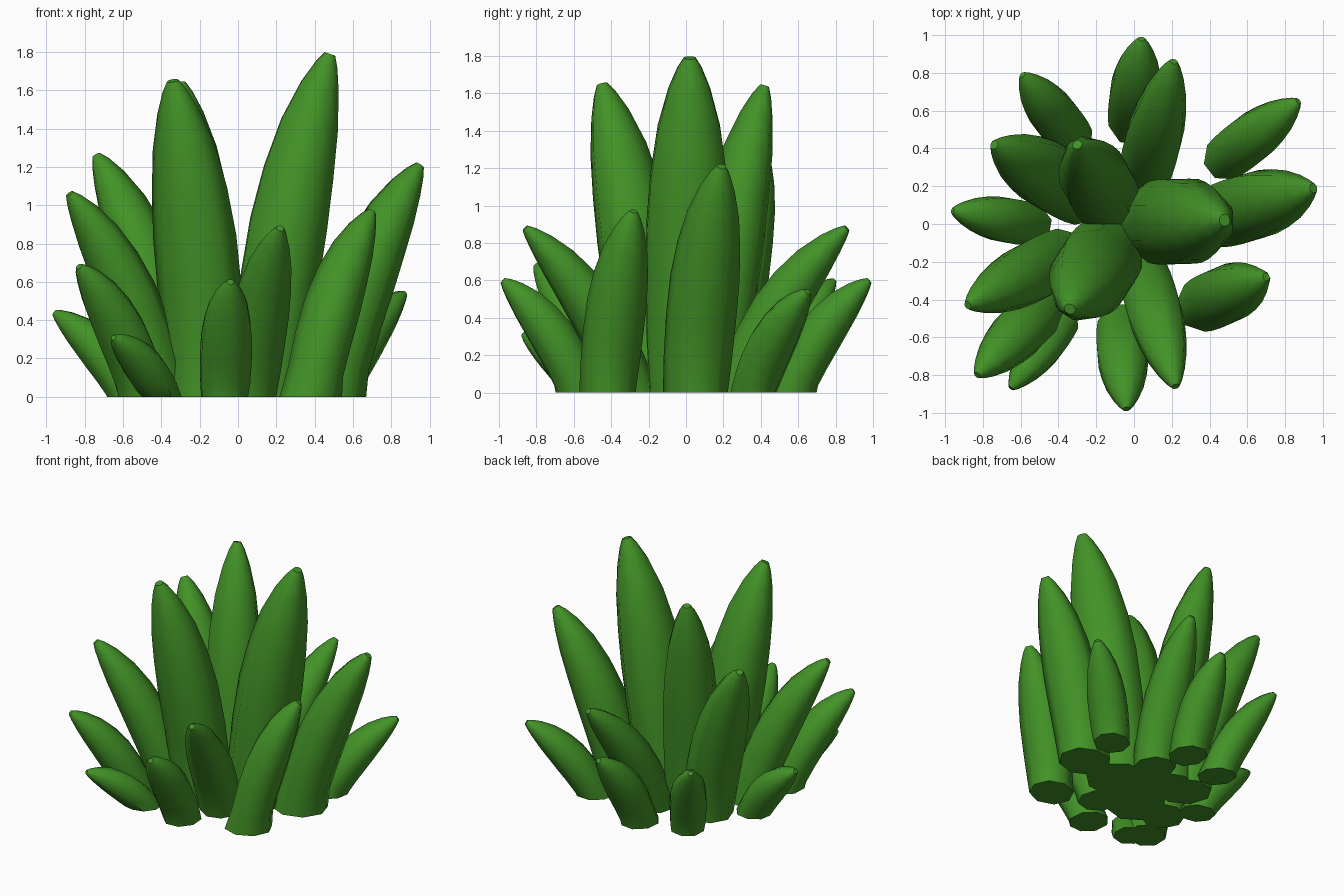
import bpy, bmesh, math
from mathutils import Vector

cube = bpy.data.objects.get("Cube")
if cube:
    bpy.data.objects.remove(cube)

green = bpy.data.materials.new("leaf green")
green.use_nodes = True
colour = (0.055, 0.29, 0.02, 1)
green.diffuse_color = colour
green.node_tree.nodes["Principled BSDF"].inputs["Base Color"].default_value = colour

# Position along the leaf and relative width there
PROFILE = [(0, .9), (.12, .97), (.28, 1), (.45, .99), (.6, .9),
           (.75, .74), (.88, .5), (.96, .29), (1, .14)]
SIDES = 8


def leaf(name, base, tip, width):
    """Plump leaf that rises from the ground and bends outward to its tip."""
    b, t = Vector((*base, 0)), Vector(tip)
    out = Vector((t.x - b.x, t.y - b.y, 0))
    mid = b + out * .33 + Vector((0, 0, t.z * .61))
    out.normalize()
    side = Vector((-out.y, out.x, 0))
    bm = bmesh.new()
    rings = []
    for s, w in PROFILE:
        centre = b * (1 - s) ** 2 + mid * (2 * s * (1 - s)) + t * s * s
        tangent = ((mid - b) * (1 - s) + (t - mid) * s).normalized()
        # The foot is cut level, so it is longer in the direction of the lean
        normal = out * 1.12 if s == 0 else side.cross(tangent).normalized() * .9
        ring = []
        for i in range(SIDES):
            a = math.tau * (i + .5) / SIDES
            p = centre + (side * math.cos(a) + normal * math.sin(a)) * (w * width * .53)
            p.z = max(p.z, 0)
            ring.append(bm.verts.new(p))
        rings.append(ring)
    for low, high in zip(rings, rings[1:]):
        for i in range(SIDES):
            j = (i + 1) % SIDES
            bm.faces.new((low[i], low[j], high[j], high[i]))
    bm.faces.new(rings[0])
    bm.faces.new(rings[-1])
    bmesh.ops.recalc_face_normals(bm, faces=bm.faces)
    mesh = bpy.data.meshes.new(name)
    bm.to_mesh(mesh)
    bm.free()
    mesh.materials.append(green)
    obj = bpy.data.objects.new(name, mesh)
    bpy.context.collection.objects.link(obj)
    bpy.ops.object.select_all(action='DESELECT')
    obj.select_set(True)
    bpy.context.view_layer.objects.active = obj
    bpy.ops.object.shade_smooth_by_angle(angle=math.radians(50))


# Tall centre leaves
leaf("tall_leaf_left", (.14, .01), (.48, .02, 1.79), .46)
leaf("tall_leaf_back", (-.15, .14), (-.3, .42, 1.64), .37)
leaf("tall_leaf_front", (-.16, -.17), (-.34, -.45, 1.65), .43)

# Middle leaves
leaf("middle_leaf_left", (.48, .05), (.95, .19, 1.21), .36)
leaf("middle_leaf_front_left", (.38, -.42), (.7, -.28, .97), .31)
leaf("middle_leaf_front", (.06, -.29), (.22, -.86, .88), .29)
leaf("middle_leaf_right", (-.4, -.18), (-.88, -.43, 1.06), .32)
leaf("middle_leaf_back_right", (-.3, .17), (-.74, .42, 1.26), .36)
leaf("middle_leaf_back", (.06, .28), (.21, .86, .88), .3)

# Short outer leaves
leaf("short_leaf_back_left", (.5, .36), (.87, .65, .54), .26)
leaf("short_leaf_front", (-.07, -.56), (-.04, -.98, .6), .27)
leaf("short_leaf_front_right", (-.4, -.53), (-.65, -.87, .31), .22)
leaf("short_leaf_right_front", (-.49, -.45), (-.83, -.8, .68), .28)
leaf("short_leaf_right", (-.56, 0), (-.96, .07, .44), .24)
leaf("short_leaf_back_right", (-.34, .47), (-.59, .79, .6), .25)
leaf("short_leaf_back", (-.01, .56), (.04, .98, .6), .27)
